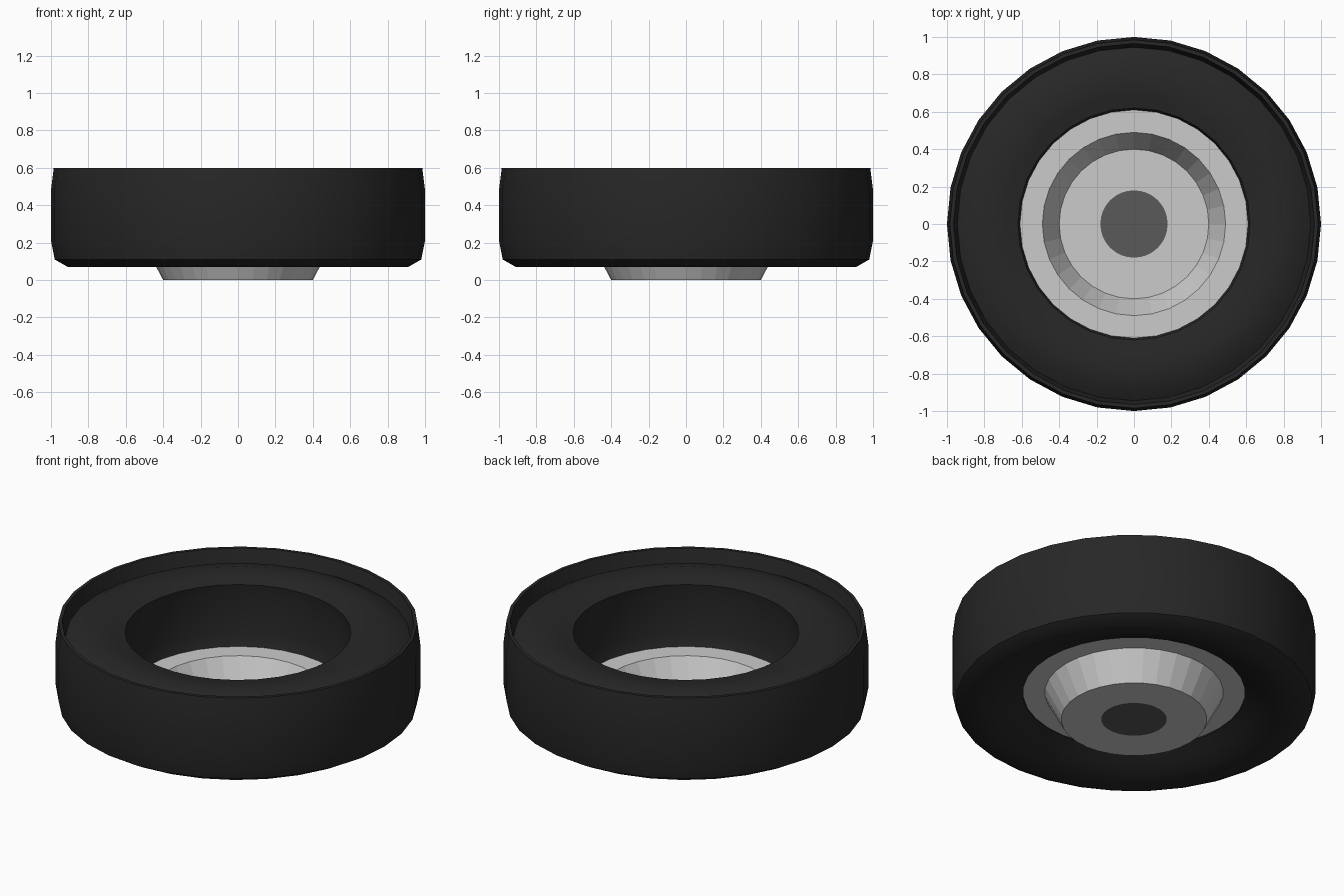
import bpy, bmesh, math

if "Cube" in bpy.data.objects:
    bpy.data.objects.remove(bpy.data.objects["Cube"])

SIDES = 32


def material(name, rgb):
    m = bpy.data.materials.new(name)
    m.diffuse_color = (*rgb, 1)
    m.use_nodes = True
    m.node_tree.nodes["Principled BSDF"].inputs["Base Color"].default_value = m.diffuse_color
    return m


def lathe(name, profile, mat=None, closed=False, cap=False, smooth=None):
    """Revolve (radius, z) points around z."""
    bm = bmesh.new()
    rings = []
    for r, z in profile:
        rings.append([bm.verts.new((r * math.cos(2 * math.pi * i / SIDES),
                                    r * math.sin(2 * math.pi * i / SIDES), z))
                      for i in range(SIDES)])
    pairs = list(zip(rings, rings[1:]))
    if closed:
        pairs.append((rings[-1], rings[0]))
    for a, b in pairs:
        for i in range(SIDES):
            j = (i + 1) % SIDES
            bm.faces.new((a[i], a[j], b[j], b[i]))
    if cap:
        bm.faces.new(rings[-1])
    bmesh.ops.recalc_face_normals(bm, faces=bm.faces)
    mesh = bpy.data.meshes.new(name)
    bm.to_mesh(mesh)
    bm.free()
    obj = bpy.data.objects.new(name, mesh)
    bpy.context.collection.objects.link(obj)
    if mat:
        mesh.materials.append(mat)
    if smooth:
        bpy.ops.object.select_all(action='DESELECT')
        obj.select_set(True)
        bpy.context.view_layer.objects.active = obj
        bpy.ops.object.shade_smooth_by_angle(angle=math.radians(smooth))
    return obj


rubber = material("rubber", (0.02, 0.02, 0.02))
dark_metal = material("dark_metal", (0.1, 0.1, 0.1))

# Tyre: tread, raised upper lip, recessed upper sidewall, inner wall, lower sidewall
lathe("tyre", [(0.91, 0.07), (0.98, 0.11), (1.0, 0.21), (1.0, 0.48),
               (0.985, 0.6), (0.965, 0.6), (0.945, 0.515),
               (0.89, 0.545), (0.79, 0.57), (0.69, 0.555),
               (0.62, 0.54), (0.63, 0.48), (0.63, 0.24), (0.62, 0.195),
               (0.61, 0.165), (0.69, 0.125), (0.79, 0.08)],
      rubber, closed=True, smooth=40)

# Wheel dish: flat flange, cone and flat face around the hub
lathe("wheel_dish", [(0.61, 0.17), (0.49, 0.17), (0.40, 0.0), (0.18, 0.0)])

# Hub cap filling the middle of the dish
lathe("hub_cap", [(0.18, 0.0)], dark_metal, cap=True)
